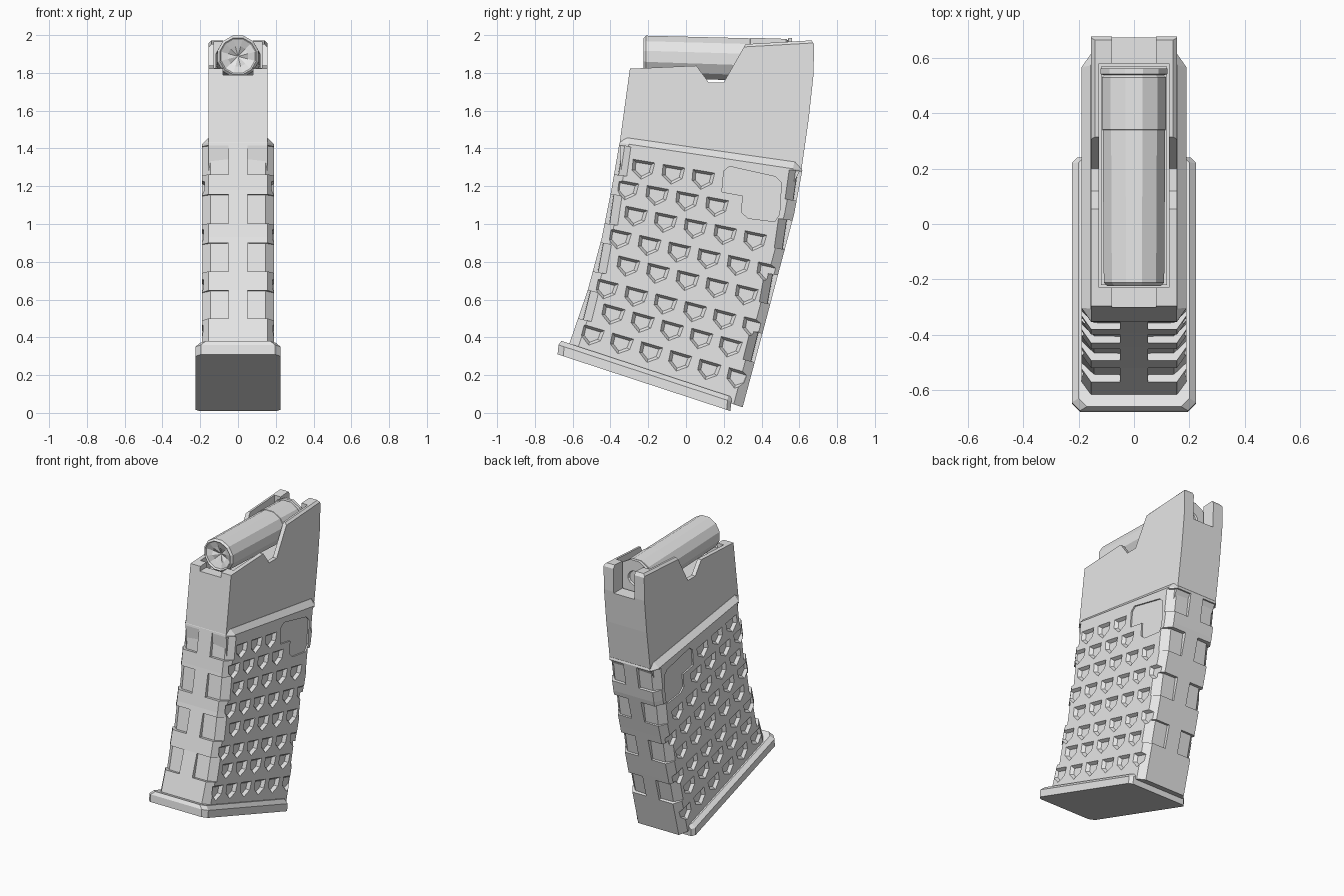
import bpy, bmesh, math
from mathutils import Vector

cube = bpy.data.objects.get("Cube")
if cube:
    bpy.data.objects.remove(cube, do_unlink=True)

grey = bpy.data.materials.new("plain grey")
grey.use_nodes = True
grey.diffuse_color = (0.8, 0.8, 0.8, 1)
bsdf = next(n for n in grey.node_tree.nodes if n.type == 'BSDF_PRINCIPLED')
bsdf.inputs["Base Color"].default_value = (0.8, 0.8, 0.8, 1)


def finish(bm, name):
    bmesh.ops.recalc_face_normals(bm, faces=bm.faces)
    mesh = bpy.data.meshes.new(name)
    bm.to_mesh(mesh)
    bm.free()
    mesh.materials.append(grey)
    ob = bpy.data.objects.new(name, mesh)
    bpy.context.scene.collection.objects.link(ob)
    return ob


def loft(bm, loops):
    """Skin a stack of equal-length point loops and cap both ends."""
    rings = [[bm.verts.new(p) for p in loop] for loop in loops]
    n = len(rings[0])
    for a, b in zip(rings, rings[1:]):
        for i in range(n):
            j = (i + 1) % n
            bm.faces.new((a[i], a[j], b[j], b[i]))
    bm.faces.new(rings[0][::-1])
    bm.faces.new(rings[-1])


def box(bm, x, y, z):
    loft(bm, [[(x[0], y[0], h), (x[1], y[0], h), (x[1], y[1], h), (x[0], y[1], h)] for h in z])


def carve(ob, bm):
    """Subtract the cutter mesh from an object and bake the result."""
    cutter = finish(bm, "cutter")
    cutter.hide_render = True
    mod = ob.modifiers.new("carve", 'BOOLEAN')
    mod.operation = 'DIFFERENCE'
    mod.solver = 'EXACT'
    mod.object = cutter
    bpy.context.view_layer.update()
    baked = bpy.data.meshes.new_from_object(ob.evaluated_get(bpy.context.evaluated_depsgraph_get()))
    ob.modifiers.clear()
    ob.data = baked
    bpy.data.objects.remove(cutter, do_unlink=True)


# Lower grip body: curved stack of slices, each from a front point to a rear point (y, z)
SLICES = [((-0.352, 1.43), (0.616, 1.285)), ((-0.395, 1.18), (0.572, 1.05)),
          ((-0.445, 0.93), (0.50, 0.78)), ((-0.52, 0.65), (0.41, 0.44)),
          ((-0.63, 0.33), (0.30, 0.03))]


def slice_ring(front, rear, w, inner, cut):
    f, r = Vector(front), Vector(rear)
    d = (r - f).normalized() * cut
    plan = [(inner, f), (w, f + d), (w, r - d), (inner, r)]
    plan += [(-x, p) for x, p in reversed(plan)]
    return [(x, p.x, p.y) for x, p in plan]


bm = bmesh.new()
rings = [slice_ring((-0.336, 1.46), (0.603, 1.325), 0.157, 0.14, 0.03)]
rings += [slice_ring(f, r, 0.19, 0.155, 0.05) for f, r in SLICES]
loft(bm, rings)
grip = finish(bm, "grip_body")


def slice_at(z):
    """Front and rear points of the slice whose front edge is at height z."""
    for (f0, r0), (f1, r1) in zip(SLICES, SLICES[1:]):
        if f1[1] <= z <= f0[1]:
            t = (f0[1] - z) / (f0[1] - f1[1])
            return Vector(f0).lerp(Vector(f1), t), Vector(r0).lerp(Vector(r1), t)


# Finger pockets wrapping the four vertical corners
POCKET = [(-0.1, 0.05), (0.02, 0.05), (0.022, 0.145), (0.075, 0.2), (0.075, 0.3), (-0.1, 0.3)]
bm = bmesh.new()
for z in (1.34, 1.08, 0.825, 0.575):
    front, rear = slice_at(z)
    along = (rear - front).normalized()
    up = Vector((-along.y, along.x)) * 0.078
    for origin, way in ((front, along), (rear, -along)):
        for side in (1, -1):
            loft(bm, [[(side * x, *(origin + way * u + up * s)) for u, x in POCKET]
                      for s in (-1, 1)])
carve(grip, bm)

# Side grip texture: rows of tapered five-sided dimples (start y, start z, count)
ROWS = [(-0.23, 1.29, 3), (-0.315, 1.18, 4), (-0.27, 1.04, 5), (-0.355, 0.92, 6),
        (-0.31, 0.775, 5), (-0.425, 0.655, 6), (-0.39, 0.52, 5), (-0.50, 0.41, 6)]
DIMPLE = [(-0.06, 0.045), (0.06, 0.045), (0.055, -0.015), (0, -0.055), (-0.055, -0.015)]
TAG = [(0.19, 1.17), (0.20, 1.28), (0.23, 1.305), (0.475, 1.25), (0.505, 1.22), (0.495, 1.05),
       (0.47, 1.013), (0.33, 1.03), (0.295, 1.06), (0.30, 1.15)]
bm = bmesh.new()
for side in (1, -1):
    for row, (y, z, count) in enumerate(ROWS):
        angle = -math.atan(0.17 + 0.018 * row)
        along = Vector((math.cos(angle), math.sin(angle)))
        up = Vector((-along.y, along.x))
        for k in range(count):
            c = Vector((y, z)) + along * 0.161 * k
            loft(bm, [[(side * x, *(c + (along * u + up * v) * s)) for u, v in DIMPLE]
                      for x, s in ((0.2, 1.12), (0.17, 0.68))])
    loft(bm, [[(side * x, y, z) for y, z in TAG] for x in (0.2, 0.18)])
carve(grip, bm)

# Upper housing with side notches and raised rear
HOUSING = [(-0.34, 1.2), (-0.351, 1.43), (-0.297, 1.822), (0.055, 1.838), (0.12, 1.75),
           (0.2, 1.75), (0.315, 1.952), (0.665, 1.972), (0.678, 1.95), (0.675, 1.79),
           (0.65, 1.56), (0.613, 1.3), (0.56, 1.2)]
bm = bmesh.new()
loft(bm, [[(x, y, z) for y, z in HOUSING] for x in (-0.155, 0.155)])
lips = [e for e in bm.edges if all(v.co.z > 1.951 for v in e.verts)
        and e.verts[0].co.x == e.verts[1].co.x]
bmesh.ops.bevel(bm, geom=lips, offset=0.014, segments=1, affect='EDGES')
housing = finish(bm, "upper_housing")

# Feed opening, front dip and rear slot
for x, y, z in ((0.127, (-0.23, 0.58), (1.66, 2.2)),
                (0.08, (-0.4, -0.2), (1.79, 2.2)),
                (0.08, (0.5, 0.8), (1.78, 2.2))):
    bm = bmesh.new()
    box(bm, (-x, x), y, z)
    carve(housing, bm)

# Follower under the shell
bm = bmesh.new()
box(bm, (-0.12, 0.12), (-0.22, 0.57), (1.6, 1.74))
finish(bm, "follower")

# Base plate: slanted slab with cut corners and a bevelled top


def plate_ring(inset, lift):
    w, y0, y1, c = 0.225 - inset, -0.68 + inset * 0.5, 0.235, 0.03
    plan = [(w - c, y0), (w, y0 + c), (w, y1 - 0.02), (w - 0.02, y1)]
    plan += [(-x, y) for x, y in reversed(plan)]
    return [(x, y + lift * 0.1, 0.31 - 0.328 * (y + 0.68) + lift) for x, y in plan]


bm = bmesh.new()
loft(bm, [plate_ring(0, 0), plate_ring(0, 0.05), plate_ring(0.025, 0.075)])
finish(bm, "base_plate")

# Shell: turned profile (y, radius) with a folded front and a rimmed rear
SIDES = 12


def turned(y, radius, fold=0):
    cz = 1.888 - 0.032 * (y + 0.22)
    ring = []
    for i in range(SIDES):
        a = 2 * math.pi * (i + 0.5) / SIDES
        ring.append((radius * math.cos(a), y + fold * (i % 2), cz + radius * math.sin(a)))
    return ring


PROFILE = [(-0.185, 0.004, 0), (-0.21, 0.055, 0.014), (-0.215, 0.092, 0), (-0.225, 0.1, 0),
           (-0.212, 0.113, 0), (0.34, 0.117, 0), (0.342, 0.12, 0), (0.53, 0.12, 0),
           (0.538, 0.112, 0), (0.542, 0.126, 0), (0.562, 0.126, 0), (0.562, 0.05, 0),
           (0.55, 0.045, 0), (0.55, 0.02, 0)]
bm = bmesh.new()
loft(bm, [turned(*p) for p in PROFILE])
finish(bm, "shell")
